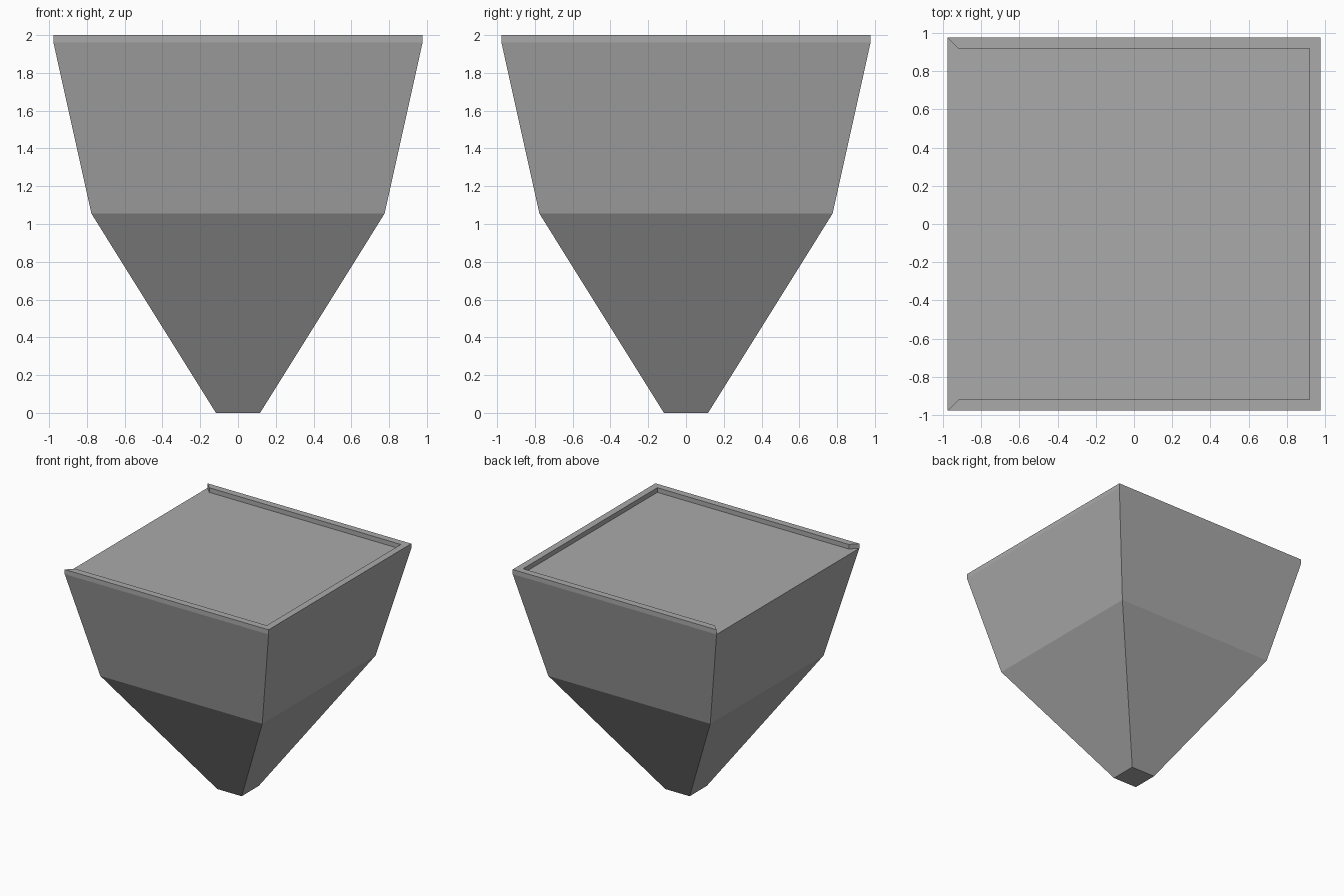
import bpy
import bmesh

OUTER = 0.977    # half width at the rim
INNER = 0.918    # half width inside the rim
DECK_Z = 1.96
TOP_Z = 2.0

cube = bpy.data.objects.get("Cube")
if cube:
    bpy.data.objects.remove(cube, do_unlink=True)

# Single flat colour
grey = bpy.data.materials.new("plain grey")
grey.use_nodes = True
colour = (0.4, 0.4, 0.4, 1)
grey.diffuse_color = colour
grey.node_tree.nodes["Principled BSDF"].inputs["Base Color"].default_value = colour


def square(half):
    return [(-half, -half), (half, -half), (half, half), (-half, half)]


def loft(name, sections, cap_bottom=True):
    """Join matching (outline, height) sections into a flat-faced part."""
    bm = bmesh.new()
    rings = [[bm.verts.new((x, y, z)) for x, y in outline]
             for outline, z in sections]
    for low, high in zip(rings, rings[1:]):
        for i in range(len(low)):
            j = (i + 1) % len(low)
            bm.faces.new((low[i], low[j], high[j], high[i]))
    bm.faces.new(rings[-1])
    if cap_bottom:
        bm.faces.new(rings[0][::-1])
    mesh = bpy.data.meshes.new(name)
    bm.to_mesh(mesh)
    bm.free()
    mesh.materials.append(grey)
    obj = bpy.data.objects.new(name, mesh)
    bpy.context.collection.objects.link(obj)
    return obj


# Tapered body with a flat deck on top
loft("tapered_body", [(square(0.117), 0), (square(0.776), 1.055),
                      (square(OUTER), DECK_Z)])

# Raised rim on three sides, open on -x, with mitred ends
far = square(OUTER)
near = square(INNER)[::-1]
loft("three_sided_rim", [(far + near, DECK_Z), (far + near, TOP_Z)],
     cap_bottom=False)
